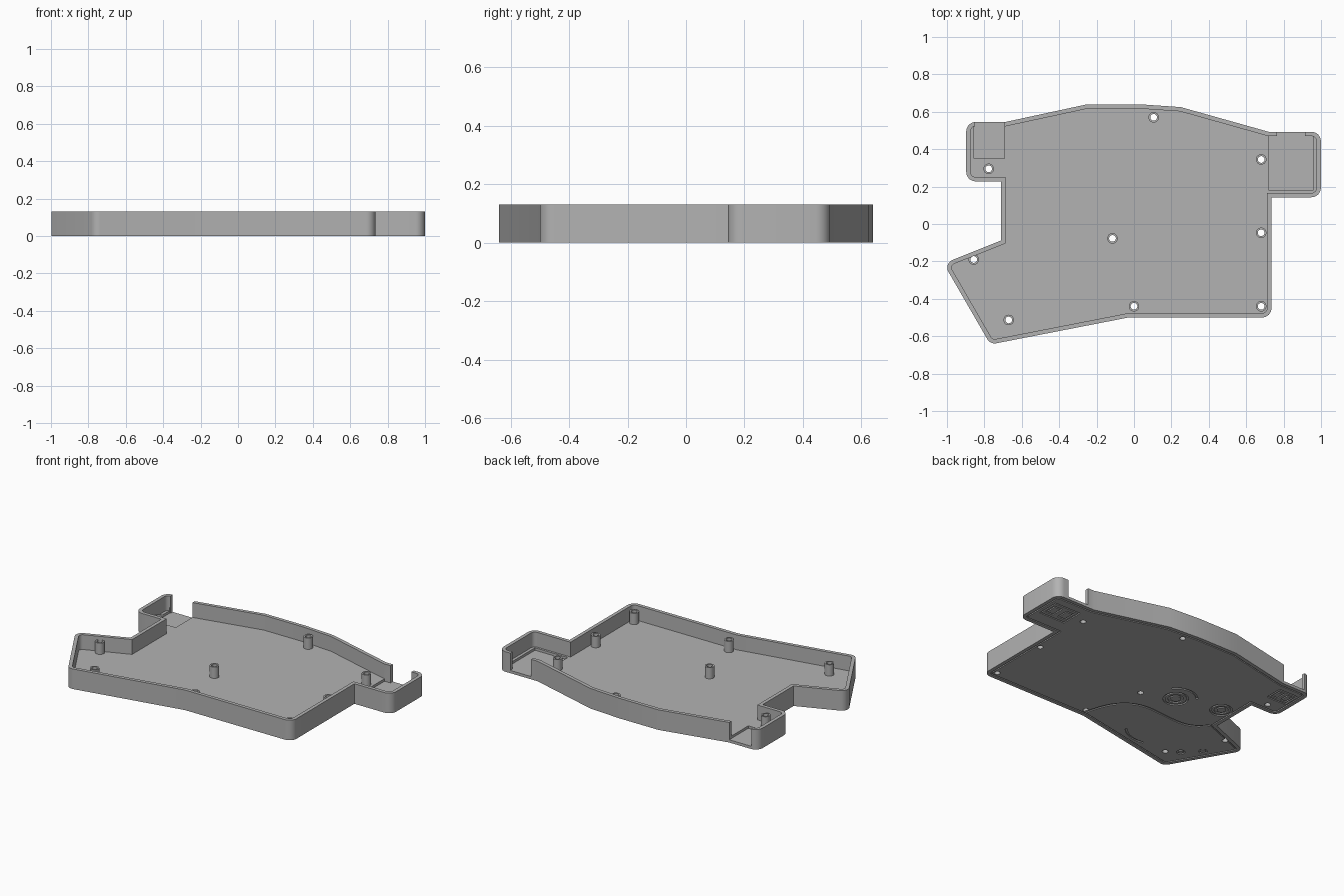
import bpy, bmesh, math
from mathutils import Vector
from mathutils.geometry import interpolate_bezier

if "Cube" in bpy.data.objects:
    bpy.data.objects.remove(bpy.data.objects["Cube"])

HEIGHT, FLOOR, PIT, WALL = 0.13, 0.034, 0.018, 0.023
POST_TOP = 0.107

grey = bpy.data.materials.new("case grey")
grey.use_nodes = True
grey.diffuse_color = (0.45, 0.45, 0.45, 1)
grey.node_tree.nodes["Principled BSDF"].inputs["Base Color"].default_value = (0.45, 0.45, 0.45, 1)


def offset(pts, d, closed=True):
    """Mitred offset; positive d moves to the left of travel."""
    pts, out, n = [Vector(p[:2]) for p in pts], [], len(pts)
    for i, p in enumerate(pts):
        a = pts[i - 1] if closed or i else None
        b = pts[(i + 1) % n] if closed or i < n - 1 else None
        u = (p - a).normalized() if a else (b - p).normalized()
        v = (b - p).normalized() if b else u
        nu, nv = Vector((-u.y, u.x)), Vector((-v.y, v.x))
        out.append(p + (nu + nv) * d / (1 + nu.dot(nv)))
    return out


def rounded(pts, radii, steps=8):
    """Replace each corner that has a radius by an arc."""
    out, n = [], len(pts)
    for i, p in enumerate(pts):
        r = radii[i]
        if r <= 0:
            out.append(p)
            continue
        u, v = (pts[i - 1] - p).normalized(), (pts[(i + 1) % n] - p).normalized()
        half = u.angle(v) / 2
        c = p + (u + v).normalized() * r / math.sin(half)
        t = r / math.tan(half)
        s, e = p + u * t - c, p + v * t - c
        sweep = math.pi - 2 * half
        sign = 1 if s.x * e.y - s.y * e.x > 0 else -1
        for k in range(steps + 1):
            w = sign * sweep * k / steps
            out.append(c + Vector((s.x * math.cos(w) - s.y * math.sin(w),
                                   s.x * math.sin(w) + s.y * math.cos(w))))
    return out


def prism(bm, pts, z0, z1):
    face = bm.faces.new([bm.verts.new((p[0], p[1], z0)) for p in pts])
    top = bmesh.ops.extrude_face_region(bm, geom=[face])["geom"]
    bmesh.ops.translate(bm, vec=(0, 0, z1 - z0),
                        verts=[g for g in top if isinstance(g, bmesh.types.BMVert)])


def ribbon(bm, pts, width, z0, z1, closed=False):
    """Strip of constant width along a path, given thickness in z."""
    l, r = offset(pts, width / 2, closed), offset(pts, -width / 2, closed)
    rows = [[bm.verts.new((a.x, a.y, z0)), bm.verts.new((b.x, b.y, z0)),
             bm.verts.new((b.x, b.y, z1)), bm.verts.new((a.x, a.y, z1))] for a, b in zip(l, r)]
    for i in range(len(rows) if closed else len(rows) - 1):
        a, b = rows[i], rows[(i + 1) % len(rows)]
        for k in range(4):
            m = (k + 1) % 4
            bm.faces.new((a[k], a[m], b[m], b[k]))
    if not closed:
        bm.faces.new(rows[0])
        bm.faces.new(rows[-1])


def arc(cx, cy, r, a0=0, a1=360, n=32):
    full = a1 - a0 == 360
    count = n if full else n + 1
    return [(cx + r * math.cos(math.radians(a0 + (a1 - a0) * k / n)),
             cy + r * math.sin(math.radians(a0 + (a1 - a0) * k / n))) for k in range(count)]


def rect(x0, x1, y0, y1):
    return [(x0, y0), (x1, y0), (x1, y1), (x0, y1)]


def make(name, bm):
    bmesh.ops.recalc_face_normals(bm, faces=bm.faces)
    mesh = bpy.data.meshes.new(name)
    bm.to_mesh(mesh)
    bm.free()
    mesh.materials.append(grey)
    ob = bpy.data.objects.new(name, mesh)
    bpy.context.collection.objects.link(ob)
    return ob


def activate(ob):
    bpy.ops.object.select_all(action="DESELECT")
    ob.select_set(True)
    bpy.context.view_layer.objects.active = ob


def cut(target, bm):
    cutter = make("cutter", bm)
    cutter.hide_render = True
    mod = target.modifiers.new("cut", "BOOLEAN")
    mod.operation, mod.solver, mod.object = "DIFFERENCE", "EXACT", cutter
    activate(target)
    bpy.ops.object.modifier_apply(modifier=mod.name)
    bpy.data.objects.remove(cutter)


# Outline corners: x, y, corner radius
CORNERS = [(-0.768, -0.644, .045), (-0.03, -0.5, 0), (0.735, -0.5, .05), (0.735, 0.143, 0),
           (0.999, 0.143, .05), (0.999, 0.493, .05), (0.72, 0.493, 0), (0.25, 0.625, 0),
           (0.03, 0.64, 0), (-0.25, 0.64, 0), (-0.69, 0.545, 0), (-0.897, 0.545, .05),
           (-0.897, 0.228, .05), (-0.71, 0.228, 0), (-0.71, -0.088, 0), (-1.018, -0.211, .045)]
raw = [Vector(c[:2]) for c in CORNERS]


def outline(inset):
    return rounded(offset(raw, inset), [max(c[2] - inset, 0.015) if c[2] else 0 for c in CORNERS])


# Tray body with hollow interior
bm = bmesh.new()
prism(bm, outline(0), 0, HEIGHT)
tray = make("tray_body", bm)
bm = bmesh.new()
prism(bm, outline(WALL), FLOOR, HEIGHT + 0.1)
cut(tray, bm)

# Sunken bay floors
bm = bmesh.new()
prism(bm, rect(0.722, 0.957, 0.18, 0.47), PIT, FLOOR + 0.02)
prism(bm, rect(-0.855, -0.692, 0.35, 0.522), PIT, FLOOR + 0.02)
cut(tray, bm)

# Cable openings in the back wall
bm = bmesh.new()
prism(bm, rect(0.765, 0.915, 0.44, 0.55), PIT, HEIGHT + 0.1)
prism(bm, rect(-0.85, -0.692, 0.5, 0.6), PIT, HEIGHT + 0.1)
cut(tray, bm)

# Screw holes and standoffs
POSTS = [(0.105, 0.57), (0.68, 0.345), (0.68, -0.047), (0.68, -0.44), (0.0, -0.44),
         (-0.115, -0.077), (-0.67, -0.513), (-0.857, -0.19), (-0.777, 0.295)]
bm = bmesh.new()
for x, y in POSTS:
    prism(bm, arc(x, y, 0.018, n=24), -0.1, HEIGHT)
cut(tray, bm)
for i, (x, y) in enumerate(POSTS):
    bm = bmesh.new()
    ribbon(bm, arc(x, y, 0.023, n=24), 0.01, FLOOR - 0.004, POST_TOP, True)
    post = make(f"standoff_{i + 1}", bm)
    activate(post)
    bpy.ops.object.shade_smooth_by_angle(angle=math.radians(35))

# Underside engraving: border line
DEPTH = 0.007
bm = bmesh.new()
ribbon(bm, outline(0.028), 0.008, -0.02, DEPTH, True)
cut(tray, bm)

# Underside engraving: sweeping divider
path = [Vector((-0.015, -0.462)), Vector((-0.08, -0.12)), Vector((-0.3, -0.19)), Vector((-0.38, -0.19)),
        Vector((-0.5, -0.2)), Vector((-0.6, -0.22)), Vector((-0.672, -0.11))]
curve = interpolate_bezier(*path[:4], 20)[:-1] + interpolate_bezier(*path[3:], 16)
bm = bmesh.new()
ribbon(bm, curve, 0.014, -0.02, DEPTH - 0.001)
cut(tray, bm)

# Underside engraving: rings, arcs, dots and bay panels
bm = bmesh.new()
for x, y, r in ((-0.32, 0.0, 0.07), (-0.61, 0.07, 0.062)):
    ribbon(bm, arc(x, y, r), 0.012, -0.02, DEPTH, True)
    ribbon(bm, arc(x, y, r * 0.55), 0.016, -0.02, DEPTH, True)
ribbon(bm, arc(-0.32, 0.0, 0.125, 40, 140, 16), 0.012, -0.02, DEPTH)
ribbon(bm, arc(-0.46, -0.34, 0.18, -104, -40, 16), 0.012, -0.02, DEPTH)
for x, y in ((-0.745, -0.46), (-0.84, -0.37)):
    ribbon(bm, arc(x, y, 0.02, n=20), 0.01, -0.02, DEPTH, True)
for x, y, w, h in ((0.85, 0.335, 0.09, 0.07), (-0.785, 0.42, 0.065, 0.055)):
    ribbon(bm, rect(x - w, x + w, y - h, y + h), 0.008, -0.02, DEPTH, True)
    for s in (-1, 1):
        ribbon(bm, rect(x + s * w * .5 - w * .28, x + s * w * .5 + w * .28, y - h * .55, y + h * .55),
               0.008, -0.02, DEPTH, True)
cut(tray, bm)

activate(tray)
bpy.ops.object.shade_smooth_by_angle(angle=math.radians(25))
